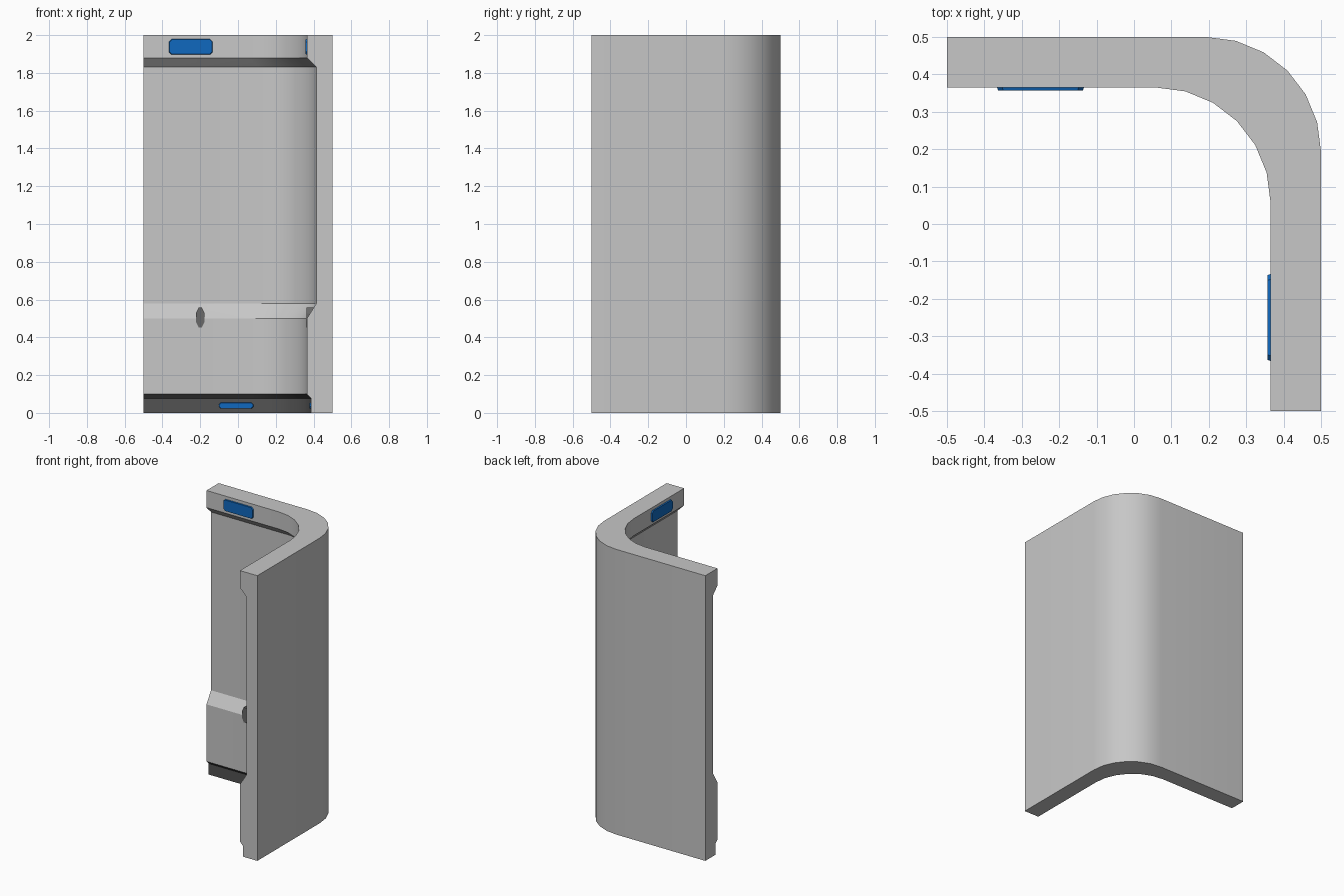
import bpy, bmesh, math

if "Cube" in bpy.data.objects:
    bpy.data.objects.remove(bpy.data.objects["Cube"])


def material(name, r, g, b):
    m = bpy.data.materials.new(name)
    m.diffuse_color = (r, g, b, 1)
    m.use_nodes = True
    m.node_tree.nodes["Principled BSDF"].inputs["Base Color"].default_value = m.diffuse_color
    return m


LIGHT = material("light_grey", 0.57, 0.57, 0.57)
DARK = material("dark_grey", 0.085, 0.085, 0.085)
MID = material("mid_grey", 0.14, 0.14, 0.14)
BLUE = material("blue_light", 0.005, 0.14, 0.52)


def finish(name, bm, mats, smooth=False):
    bmesh.ops.recalc_face_normals(bm, faces=bm.faces[:])
    me = bpy.data.meshes.new(name)
    bm.to_mesh(me)
    bm.free()
    for m in mats:
        me.materials.append(m)
    ob = bpy.data.objects.new(name, me)
    bpy.context.collection.objects.link(ob)
    if smooth:
        bpy.ops.object.select_all(action='DESELECT')
        ob.select_set(True)
        bpy.context.view_layer.objects.active = ob
        bpy.ops.object.shade_smooth_by_angle(angle=math.radians(28))
    return ob


def corner_path(edge, z):
    """Rounded L: along the back wall, round the corner, along the right wall."""
    r = 0.307
    c = edge - r
    pts = [(-0.5, edge, z)]
    for i in range(7):
        a = math.radians(90 - 15 * i)
        pts.append((c + r * math.cos(a), c + r * math.sin(a), z))
    return pts + [(edge, -0.5, z)]


# Corner wall: section (distance from centre, height) swept round the L
SECTION = [(0.5, 0), (0.387, 0), (0.387, 0.077), (0.365, 0.1), (0.365, 0.5),
           (0.415, 0.58), (0.415, 1.83), (0.365, 1.88), (0.365, 2), (0.5, 2)]
bm = bmesh.new()
rows = [[bm.verts.new(p) for p in corner_path(e, z)] for e, z in SECTION]
for k, a in enumerate(rows):
    b = rows[(k + 1) % len(rows)]
    for i in range(len(a) - 1):
        f = bm.faces.new((a[i], a[i + 1], b[i + 1], b[i]))
        f.material_index = 1 if k in (1, 2) else 0   # dark skirting
for end in (0, -1):
    bm.faces.new([row[end] for row in rows])
finish("corner_wall", bm, [LIGHT, DARK], True)


def plate(name, u, z, w, h, cu, cz, back, front, taper, mat):
    """Chamfered plate on the back wall, repeated across the diagonal."""
    for side in ("back", "right"):
        bm = bmesh.new()
        rings = []
        for depth, t in ((back, 0), (front, taper)):
            a, b = w / 2 - t, h / 2 - t
            outline = [(a, b - cz), (a - cu, b), (-a + cu, b), (-a, b - cz),
                       (-a, -b + cz), (-a + cu, -b), (a - cu, -b), (a, -b + cz)]
            rings.append([bm.verts.new((u + p, depth, z + q) if side == "back"
                                       else (depth, u + p, z + q))
                          for p, q in outline])
        for i in range(8):
            j = (i + 1) % 8
            bm.faces.new((rings[0][i], rings[0][j], rings[1][j], rings[1][i]))
        for ring in rings:
            bm.faces.new(ring)
        finish(name + "_" + side, bm, [mat])


# Upper lights, floor lights and the stub on the ledge
plate("upper_light", -0.25, 1.938, 0.235, 0.085, 0.014, 0.014, 0.37, 0.357, 0.004, BLUE)
plate("floor_light", -0.01, 0.038, 0.185, 0.034, 0.01, 0.01, 0.392, 0.379, 0.003, BLUE)
plate("ledge_stub", -0.2, 0.505, 0.046, 0.104, 0.014, 0.03, 0.412, 0.362, 0.0, MID)
